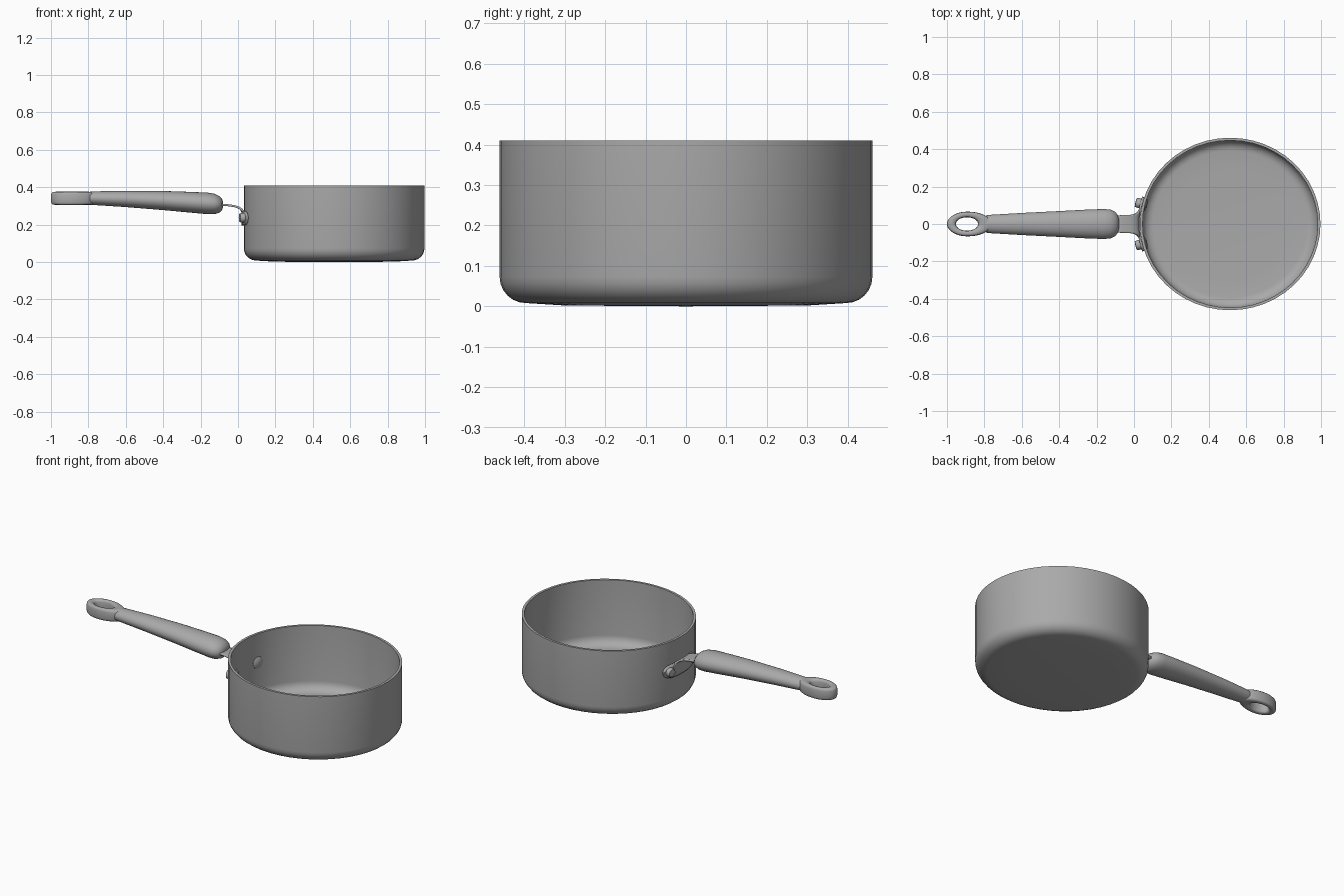
import bpy, bmesh, math
from mathutils import Vector

if "Cube" in bpy.data.objects:
    bpy.data.objects.remove(bpy.data.objects["Cube"])

metal = bpy.data.materials.new("brushed_grey_metal")
metal.use_nodes = True
GREY = (0.40, 0.40, 0.40, 1)
metal.diffuse_color = GREY
metal.node_tree.nodes["Principled BSDF"].inputs["Base Color"].default_value = GREY

CX, RX, RY = 0.514, 0.483, 0.461      # pot centre and radii


def wall(y):
    """x of the handle-side outer wall at a given y."""
    return CX - RX * math.sqrt(1 - (y / RY) ** 2)


def build(name, rows, loop_u=False, loop_v=False, caps=False, angle=40, thick=0):
    """Skin a grid of points; optionally close it, cap it or thicken it."""
    bm = bmesh.new()
    grid = [[bm.verts.new(p) for p in row] for row in rows]
    nu, nv = len(grid), len(grid[0])
    for i in range(nu if loop_u else nu - 1):
        for j in range(nv if loop_v else nv - 1):
            a, b = (i + 1) % nu, (j + 1) % nv
            bm.faces.new((grid[i][j], grid[a][j], grid[a][b], grid[i][b]))
    if caps:
        bm.faces.new(grid[0])
        bm.faces.new(grid[-1])
    bmesh.ops.remove_doubles(bm, verts=bm.verts, dist=1e-5)
    bmesh.ops.recalc_face_normals(bm, faces=bm.faces)
    mesh = bpy.data.meshes.new(name)
    bm.to_mesh(mesh)
    bm.free()
    mesh.materials.append(metal)
    obj = bpy.data.objects.new(name, mesh)
    bpy.context.collection.objects.link(obj)
    if thick:
        mod = obj.modifiers.new("thickness", "SOLIDIFY")
        mod.thickness, mod.offset = thick, 0
    bpy.ops.object.select_all(action="DESELECT")
    obj.select_set(True)
    bpy.context.view_layer.objects.active = obj
    bpy.ops.object.shade_smooth_by_angle(angle=math.radians(angle))
    return obj


def revolve(name, profile, sides, sx=1.0):
    turns = [math.tau * k / sides for k in range(sides)]
    return build(name, [[(r * math.cos(t) * sx, r * math.sin(t), z) for t in turns]
                        for r, z in profile], loop_v=True)


# Pot: outer base, rounded corner, wall, rim, then back down inside
def corner(r, z, radius, steps=6):
    arc = [math.pi / 2 * k / steps for k in range(steps + 1)]
    return [(r - radius + radius * math.sin(a), z + radius - radius * math.cos(a))
            for a in arc]


outside = [(0, 0), (0.3, 0.002)] + corner(RY, 0.008, 0.065) + [(RY, 0.41)]
inside = [(0, 0.016), (0.3, 0.018)] + corner(RY - 0.014, 0.022, 0.055) + [(RY - 0.014, 0.41)]
pot = revolve("pot", outside + inside[::-1], 48, RX / RY)
pot.location.x = CX

# Grip: elliptical sections (x, top z, bottom z, half width)
sections = [(-0.79, 0.376, 0.306, 0.046), (-0.77, 0.378, 0.305, 0.049),
            (-0.6, 0.381, 0.294, 0.059), (-0.4, 0.380, 0.278, 0.069),
            (-0.25, 0.375, 0.264, 0.077), (-0.16, 0.371, 0.256, 0.080),
            (-0.125, 0.365, 0.256, 0.077), (-0.1, 0.353, 0.264, 0.065),
            (-0.086, 0.338, 0.277, 0.046), (-0.08, 0.322, 0.293, 0.022)]
N = 28
rows = []
for x, top, low, half in sections:
    rows.append([(x, half * math.cos(math.tau * k / N),
                  (top + low) / 2 + (top - low) / 2 * math.sin(math.tau * k / N))
                 for k in range(N)])
build("handle_grip", rows, loop_v=True, caps=True)


# Hanging loop: rounded-box section swept around an oval hole
def rounded(v):
    return math.copysign(abs(v) ** 0.55, v)


rows = []
for k in range(40):
    t = math.tau * k / 40
    c, s = math.cos(t), math.sin(t)
    outer = Vector((-0.89 + (0.13 if c > 0 else 0.11) * c, 0.066 * s, 0.341))
    inner = Vector((-0.893 + 0.059 * c, 0.036 * s, 0.341))
    mid, arm = (outer + inner) / 2, (outer - inner) / 2
    rows.append([mid + arm * rounded(math.cos(math.tau * j / 16))
                 + Vector((0, 0, 0.035 * rounded(math.sin(math.tau * j / 16))))
                 for j in range(16)])
build("hanging_loop", rows, loop_u=True, loop_v=True, angle=60)

# Strap from grip to pot: (x, z, half width, how much it follows the wall)
path = [(-0.12, 0.308, 0.046, 0), (-0.06, 0.305, 0.047, 0), (-0.02, 0.299, 0.049, 0),
        (0.005, 0.291, 0.054, 0.2), (0.018, 0.280, 0.063, 0.6),
        (0.024, 0.266, 0.076, 1), (0.025, 0.240, 0.085, 1)]
rows = []
for x, z, half, follow in path:
    ys = [half * (k / 6 - 1) for k in range(13)]
    rows.append([(x + follow * (wall(y) - wall(0)), y, z) for y in ys])
build("handle_strap", rows, thick=0.011)

# Mounting plate wrapped on the wall, with rounded ends
rows = []
for k in range(33):
    s = -math.cos(math.pi * k / 32)
    y, half = 0.145 * s, 0.038 * (1 - s ** 6) ** 0.5 + 0.001
    rows.append([(wall(y) - 0.006, y, 0.235 + half * (j / 2 - 1)) for j in range(5)])
build("mounting_plate", rows, thick=0.012)

# Rivets: broad head inside the pot, tall head outside
rivet = [(0, -0.027), (0.022, -0.025), (0.035, -0.018), (0.037, -0.012), (0.026, -0.006),
         (0.026, 0.028), (0.022, 0.036), (0, 0.038)]
for side, y in (("left", 0.107), ("right", -0.107)):
    obj = revolve(side + "_rivet", rivet, 20)
    out = Vector(((wall(y) - CX) / RX ** 2, y / RY ** 2, 0))
    obj.location = (wall(y), y, 0.237)
    obj.rotation_euler = out.to_track_quat("Z", "Y").to_euler()
